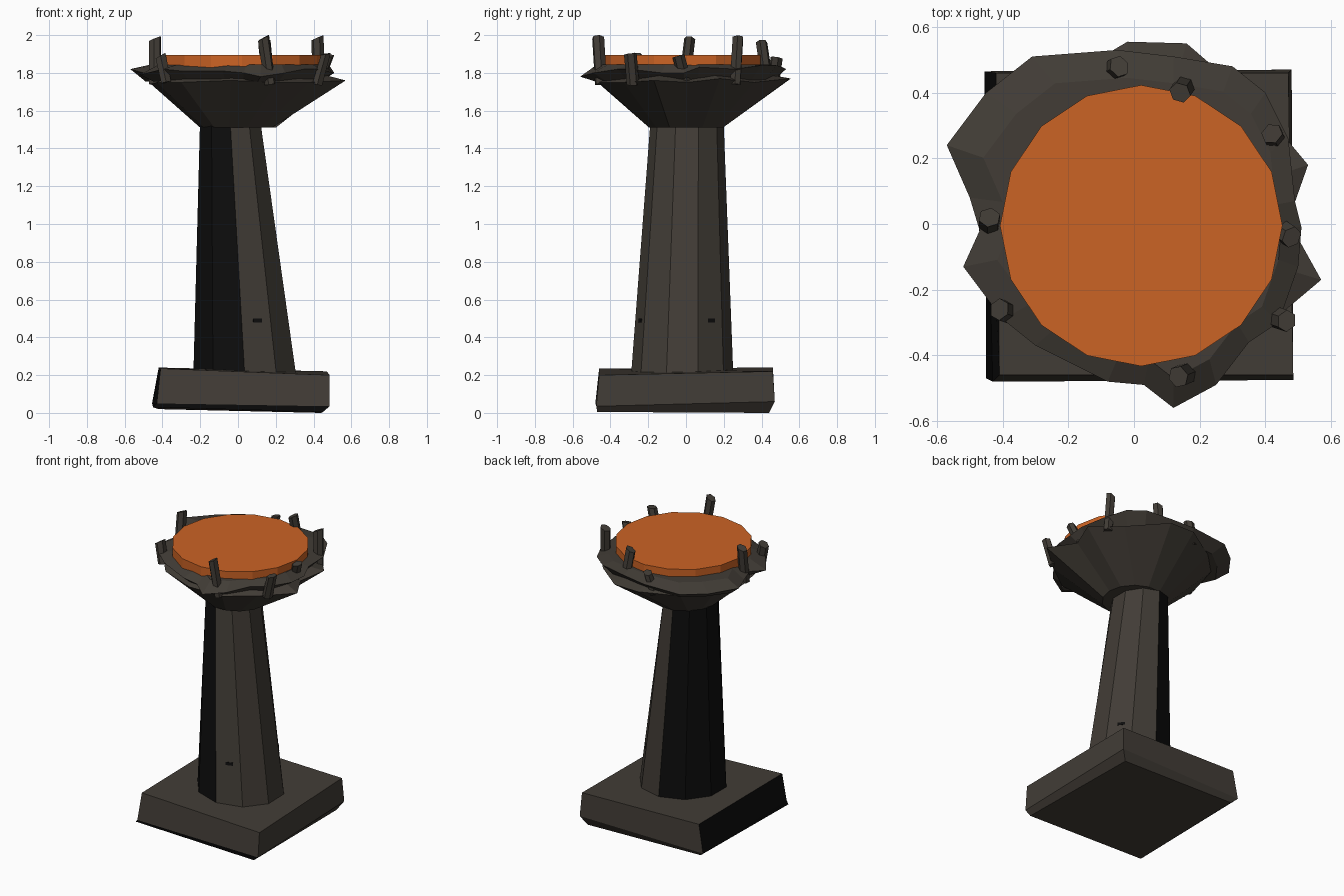
import bpy
import bmesh
from math import cos, sin, radians
from mathutils import Vector

if "Cube" in bpy.data.objects:
    bpy.data.objects.remove(bpy.data.objects["Cube"], do_unlink=True)


def make_material(name, red, green, blue):
    mat = bpy.data.materials.new(name)
    mat.use_nodes = True
    colour = (red, green, blue, 1)
    mat.diffuse_color = colour
    mat.node_tree.nodes["Principled BSDF"].inputs["Base Color"].default_value = colour
    return mat


stone = make_material("dark_brown_stone", 0.054, 0.046, 0.037)
black = make_material("soot_black", 0.004, 0.004, 0.004)
ember = make_material("ember_orange", 0.6, 0.125, 0.018)


def finish(name, bm, materials, is_second=None):
    """Turn a bmesh into a flat shaded object; the rule picks second-colour faces."""
    bmesh.ops.recalc_face_normals(bm, faces=bm.faces)
    bm.normal_update()
    for face in bm.faces:
        face.smooth = False
        if is_second and is_second(face):
            face.material_index = 1
    mesh = bpy.data.meshes.new(name)
    bm.to_mesh(mesh)
    bm.free()
    for mat in materials:
        mesh.materials.append(mat)
    obj = bpy.data.objects.new(name, mesh)
    bpy.context.collection.objects.link(obj)
    return obj


def loft(name, rings, materials, is_second=None):
    """Join closed rings of equal length and cap both ends."""
    bm = bmesh.new()
    loops = [[bm.verts.new(p) for p in ring] for ring in rings]
    count = len(loops[0])
    for low, high in zip(loops, loops[1:]):
        for i in range(count):
            j = (i + 1) % count
            bm.faces.new((low[i], low[j], high[j], high[i]))
    bm.faces.new(loops[0][::-1])
    bm.faces.new(loops[-1])
    return finish(name, bm, materials, is_second)


def ellipse(cx, cy, rx, ry, z, sides, start=0):
    angles = [radians(start + 360 * i / sides) for i in range(sides)]
    return [(cx + rx * cos(a), cy + ry * sin(a), z) for a in angles]


def scaled(ring, factor, z):
    return [(x * factor, y * factor, z) for x, y, _ in ring]


# Crooked square plinth with a sooty left edge and lower front lip
loft("plinth", [
    [(-.45, -.47, .03), (.45, -.47, .005), (.44, .44, 0), (-.42, .44, .02)],
    [(-.43, -.48, .05), (.485, -.475, .035), (.48, .47, .06), (-.455, .465, .05)],
    [(-.41, -.46, .235), (.485, -.46, .2), (.47, .46, .22), (-.42, .46, .24)],
], [stone, black],
    lambda f: f.normal.x < -0.7
    or (f.normal.y < -0.2 and f.calc_center_median().z < 0.06))

# Leaning ten-sided shaft, sooty on one half
shaft_low = ellipse(.035, -.02, .285, .27, .21, 10, -90)
shaft_high = ellipse(-.04, .005, .17, .195, 1.52, 10, -90)


def sooty_half(face):
    n = face.normal
    return abs(n.z) < 0.7 and n.x * cos(radians(162)) + n.y * sin(radians(162)) > 0


loft("shaft", [shaft_low, shaft_high], [stone, black], sooty_half)

# Small sooty chips on the shaft facets
for index in (0, 3):
    def on_facet(along, up):
        low = Vector(shaft_low[index]).lerp(Vector(shaft_low[index + 1]), along)
        high = Vector(shaft_high[index]).lerp(Vector(shaft_high[index + 1]), along)
        return low.lerp(high, up)
    outline = [on_facet(a, u) for a, u in ((.4, .205), (.7, .205), (.7, .22), (.4, .22))]
    normal = (outline[1] - outline[0]).cross(outline[3] - outline[0]).normalized()
    loft("shaft_chip", [[p - normal * .002 for p in outline],
                        [p + normal * .003 for p in outline]], [black])

# Flared bowl with jagged corners
bowl_edge = [(.47, .01, 1.75), (.53, .18, 1.77), (.38, .36, 1.75), (.16, .55, 1.77),
             (-.02, .555, 1.77), (-.25, .42, 1.75), (-.4, .27, 1.75), (-.46, .03, 1.74),
             (-.43, -.2, 1.75), (-.3, -.36, 1.75), (-.04, -.48, 1.76), (.2, -.46, 1.75),
             (.38, -.33, 1.75), (.57, -.17, 1.76)]
loft("bowl", [ellipse(0, 0, .2, .2, 1.51, len(bowl_edge)), bowl_edge,
              scaled(bowl_edge, .8, 1.79)], [stone])

# Broken rim slab around the fire bed
rim_edge = [(.51, -.01, 1.8), (.49, .07, 1.83), (.47, .26, 1.82), (.4, .4, 1.84),
            (.3, .48, 1.84), (.12, .51, 1.83), (-.05, .53, 1.82), (-.31, .51, 1.81),
            (-.45, .4, 1.81), (-.57, .24, 1.82), (-.5, .08, 1.8), (-.47, -.02, 1.81),
            (-.52, -.13, 1.79), (-.4, -.29, 1.82), (-.3, -.37, 1.81), (-.08, -.48, 1.81),
            (.03, -.49, 1.8), (.12, -.56, 1.78), (.25, -.49, 1.8), (.35, -.36, 1.82),
            (.44, -.3, 1.82), (.5, -.13, 1.8)]
rim_inner = [(.02 + x * .84, y * .84, 1.845) for x, y, _ in rim_edge]
loft("rim", [scaled(rim_edge, .86, 1.755), rim_edge, rim_inner], [stone])

# Glowing sixteen-sided fire bed
loft("fire_bed", [ellipse(.022, -.005, .43, .428, z, 16) for z in (1.79, 1.895)], [ember])

# Crooked six-sided pegs through the rim, given as foot and tip
pegs = [((-.44, -.01, 1.74), (-.44, .02, 1.98)), ((.17, -.45, 1.74), (.135, -.465, 1.985)),
        ((.43, .26, 1.74), (.42, .275, 1.985)), ((.16, .43, 1.76), (.14, .4, 1.96)),
        ((.42, -.28, 1.74), (.465, -.295, 1.9)), ((-.38, -.27, 1.75), (-.41, -.26, 1.89)),
        ((.42, 0, 1.74), (.48, -.04, 1.89)), ((-.08, .46, 1.74), (-.045, .48, 1.88))]
for foot, tip in pegs:
    foot, tip = Vector(foot), Vector(tip)
    turn = (tip - foot).to_track_quat("Z", "Y")
    hexagon = [turn @ Vector(p) for p in ellipse(0, 0, .034, .03, 0, 6, 20)]
    loft("rim_peg", [[foot + p for p in hexagon],
                     [tip + p + Vector((0, 0, p.x * .4)) for p in hexagon]], [stone])
